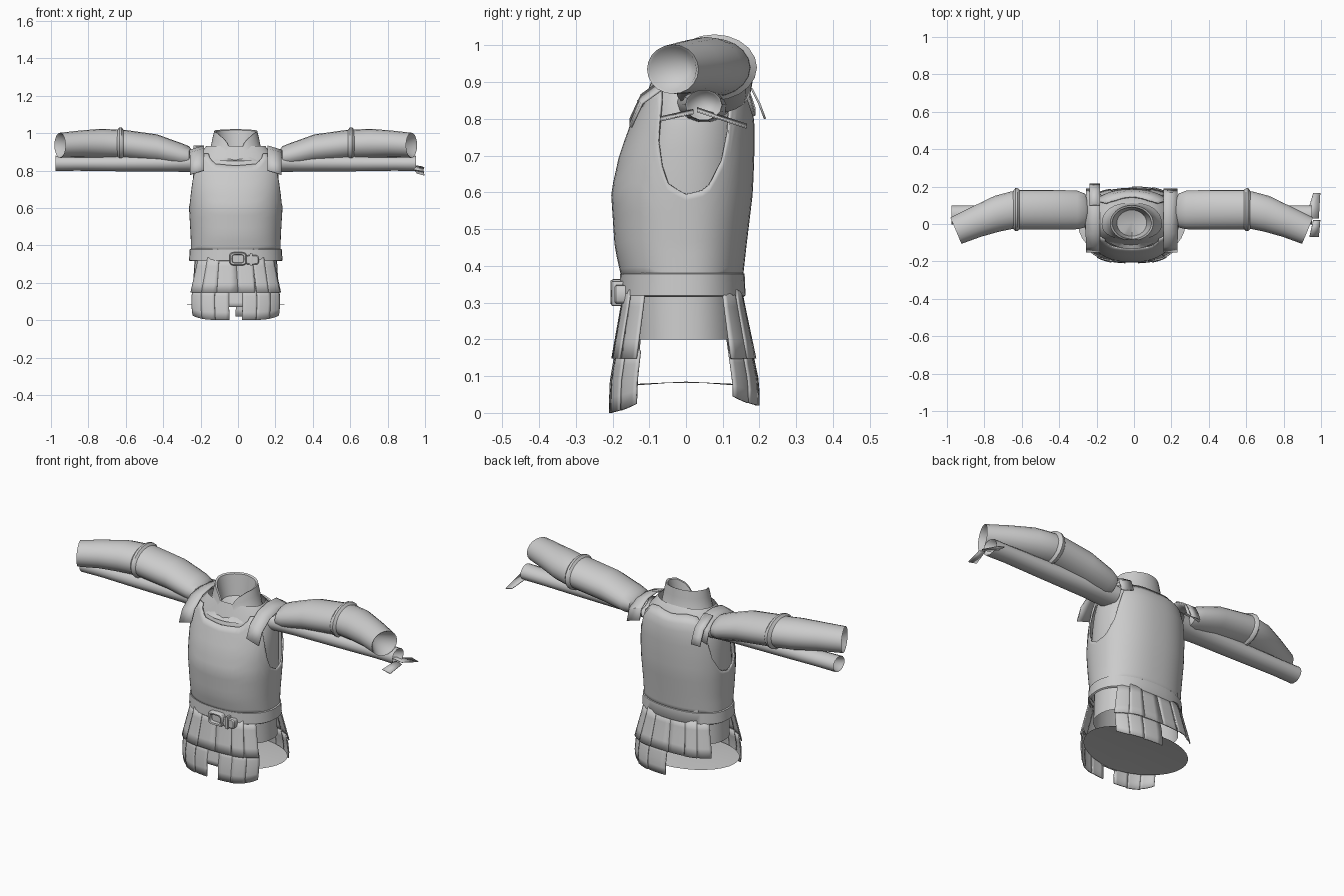
import bpy, bmesh, math
from math import sin, cos, pi, radians

if "Cube" in bpy.data.objects:
    bpy.data.objects.remove(bpy.data.objects["Cube"], do_unlink=True)

MID = -0.012  # the armour sits slightly off centre
steel = bpy.data.materials.new("pale_grey")
steel.use_nodes = True
steel.diffuse_color = (0.6, 0.6, 0.6, 1)
steel.node_tree.nodes["Principled BSDF"].inputs["Base Color"].default_value = (0.6, 0.6, 0.6, 1)


def lerp(table, v):
    """Interpolate a row of values from a sorted table."""
    if v <= table[0][0]:
        return table[0][1:]
    for a, b in zip(table, table[1:]):
        if v <= b[0]:
            t = (v - a[0]) / (b[0] - a[0])
            return [p + (q - p) * t for p, q in zip(a[1:], b[1:])]
    return table[-1][1:]


def skin(name, rows, closed=True, tip=None, thick=0, angle=35):
    """Join rows of points into a surface; tip closes the last row with a fan."""
    bm = bmesh.new()
    vr = [[bm.verts.new((x + MID, y, z)) for x, y, z in r] for r in rows]
    n = len(rows[0])
    for a, b in zip(vr, vr[1:]):
        for i in range(n if closed else n - 1):
            j = (i + 1) % n
            bm.faces.new((a[i], a[j], b[j], b[i]))
    if tip:
        c = bm.verts.new((tip[0] + MID, tip[1], tip[2]))
        for i in range(n):
            bm.faces.new((vr[-1][i], vr[-1][(i + 1) % n], c))
    bmesh.ops.recalc_face_normals(bm, faces=bm.faces)
    me = bpy.data.meshes.new(name)
    bm.to_mesh(me)
    bm.free()
    me.materials.append(steel)
    ob = bpy.data.objects.new(name, me)
    bpy.context.collection.objects.link(ob)
    bpy.ops.object.select_all(action="DESELECT")
    ob.select_set(True)
    bpy.context.view_layer.objects.active = ob
    bpy.ops.object.shade_smooth_by_angle(angle=radians(angle))
    if thick:
        m = ob.modifiers.new("thickness", "SOLIDIFY")
        m.thickness = thick
        m.offset = 0
    return ob


def oval(a, rx, front, back, power=0.88):
    """Squarish oval point; angle 0 is the front, 90 degrees the left side."""
    s, c = sin(a), cos(a)
    x = math.copysign(abs(s) ** power, s) * rx
    y = -math.copysign(abs(c) ** power, c) * (front if c > 0 else back)
    return x, y


def around(n):
    return [2 * pi * i / n for i in range(n)]


def degrees_from_front(a):
    d = math.degrees(a) % 360
    return min(d, 360 - d)


# Body outline: height, half width, front depth, back depth
BODY = [(0.19, 0.245, 0.165, 0.16), (0.36, 0.235, 0.17, 0.15), (0.45, 0.237, 0.19, 0.16),
        (0.6, 0.246, 0.2, 0.178), (0.7, 0.248, 0.178, 0.182), (0.8, 0.245, 0.142, 0.182),
        (0.87, 0.225, 0.115, 0.17), (0.93, 0.17, 0.09, 0.12)]


def body_point(a, z, grow=1.0):
    rx, f, b = lerp(BODY, z)
    return (*oval(a, rx * grow, f * grow, b * grow), z)


# Undershirt, seen in the armholes, neckline and below the belt
rows = [[body_point(a, 0.2 + 0.73 * k / 14, 0.93) for a in around(32)] for k in range(15)]
skin("undershirt", rows)

# Cuirass shell, its top edge cut low at the neck and under the arms
EDGE = [(0, 0.825), (25, 0.835), (42, 0.89), (58, 0.89), (66, 0.74), (76, 0.63), (90, 0.595),
        (106, 0.61), (122, 0.70), (134, 0.9), (155, 0.91), (180, 0.9)]
rows = []
for k in range(15):
    t = k / 14
    rows.append([body_point(a, 0.36 + (lerp(EDGE, degrees_from_front(a))[0] - 0.36) * t)
                 for a in around(60)])
skin("cuirass", rows, thick=0.008)

# Collar: tall at the back, notched at the throat, with a dark inner hollow
RIM = [(0, 0.875), (12, 0.9), (28, 0.965), (60, 1.0), (100, 1.015), (180, 1.022)]
rows = []
for t, rx, ry in ((0, 0.18, 0.14), (0.3, 0.14, 0.11), (0.75, 0.125, 0.1),
                  (1, 0.115, 0.095), (0.97, 0.105, 0.085), (0.3, 0.08, 0.07)):
    ring = []
    for a in around(30):
        x, y = oval(a, rx, ry, ry, 1)
        ring.append((x, y + 0.005, 0.85 + (lerp(RIM, degrees_from_front(a))[0] - 0.85) * t))
    rows.append(ring)
skin("collar", rows, tip=(0, 0.01, 0.87))

# Belt
rows = [[(*oval(a, 0.25 * g, 0.182 * g, 0.162 * g), z) for a in around(36)]
        for z, g in ((0.315, 0.97), (0.32, 1.0), (0.378, 0.985), (0.382, 0.95))]
skin("belt", rows, angle=50)


# Buckle frame and strap end
def rounded(cx, cz, w, h, y):
    return [(cx + oval(a, w, h, h, 0.45)[0], y, cz + oval(a, w, h, h, 0.45)[1]) for a in around(16)]


skin("buckle_frame", [rounded(0.012, 0.328, w, h, y) for w, h, y in
     ((0.046, 0.036, -0.175), (0.046, 0.036, -0.198), (0.041, 0.031, -0.206),
      (0.032, 0.023, -0.204), (0.03, 0.021, -0.185))], tip=(0.012, -0.185, 0.328))
skin("strap_end", [rounded(0.088, 0.322, w, h, y) for w, h, y in
     ((0.036, 0.026, -0.165), (0.036, 0.026, -0.19), (0.031, 0.021, -0.195))],
     tip=(0.088, -0.195, 0.322))
skin("buckle_loop", [rounded(0.082, 0.325, w, h, y) for w, h, y in
     ((0.008, 0.034, -0.17), (0.008, 0.034, -0.202))], tip=(0.082, -0.204, 0.325))

# Skirt outline: height, half width, front depth, back depth
SKIRT = [(0, 0.272, 0.214, 0.204), (0.08, 0.283, 0.212, 0.203), (0.15, 0.28, 0.2, 0.188),
         (0.33, 0.235, 0.168, 0.15)]


def lame(name, a0, a1, z0, z1, grow, lift=0.0, taper=0.0):
    """One curved plate of the skirt; its lower edge narrows by taper."""
    rows = []
    for k in range(5):
        t = k / 4
        z = z1 + (z0 - z1) * t
        ring = []
        for i in range(6):
            d = a0 + (a1 - a0) * i / 5
            d += (0 if i else taper * t) - (taper * t if i == 5 else 0)
            away = min(abs(d), abs(180 - d)) / 55
            zz = z + lift * t * away ** 3
            rx, f, b = lerp(SKIRT, zz)
            x, y = oval(radians(d), rx * grow, f * grow, b * grow, 0.77)
            ring.append((x, y, zz))
        rows.append(ring)
    skin(name, rows, closed=False, thick=0.006)


# Two rows of overlapping plates, front and back, left and right
for side, s in (("left", 1), ("right", -1)):
    for face, base, d in (("front", 0, 1), ("back", 180, -1)):
        low = 0.0 if face == "front" else 0.02
        for i, (p, q) in enumerate(((0, 17), (16, 33), (32, 54))):
            lame(f"{face}_{side}_upper_plate_{i}", s * (base + d * p), s * (base + d * q),
                 0.148, 0.335, 1.0 + 0.02 * (i % 2), taper=1)
        for i, (p, q) in enumerate(((4 if low == 0 else 0, 19), (18, 36), (35, 55))):
            lame(f"{face}_{side}_lower_plate_{i}", s * (base + d * p), s * (base + d * q),
                 low, 0.17, 0.97 + 0.02 * (i % 2), lift=0.025)
lame("front_middle_plate", -6, 6, 0.07, 0.17, 0.96)

# Floor of the skirt, a little higher at the sides
skin("skirt_floor", [[(*oval(a, 0.287, 0.2, 0.195, 1), 0.07 + 0.012 * abs(sin(a)))
                      for a in around(32)]], tip=(0, 0, 0.085))


def tube(name, stations, s, n=20, tip=None):
    """Arm tube from stations: x, y, z, half depth, half height, end slant."""
    rows = [[(s * (x + k * ry * cos(a)), y + ry * cos(a), z + rz * sin(a)) for a in around(n)]
            for x, y, z, ry, rz, k in stations]
    return skin(name, rows, tip=(s * tip[0], *tip[1:]) if tip else None)


for side, s in (("left", 1), ("right", -1)):
    # Upper arm guard with rounded shoulder end
    tube(f"{side}_upper_arm", [(0.235, 0.07, 0.87, 0.06, 0.04, 0), (0.25, 0.072, 0.872, 0.09, 0.058, 0),
         (0.29, 0.075, 0.88, 0.103, 0.066, 0), (0.42, 0.077, 0.915, 0.106, 0.078, 0),
         (0.6, 0.077, 0.938, 0.106, 0.08, 0), (0.61, 0.077, 0.94, 0.114, 0.09, 0),
         (0.622, 0.077, 0.94, 0.116, 0.09, 0), (0.635, 0.075, 0.94, 0.1, 0.076, 0)], s)
    # Forearm guard, bent forward, hollow at the wrist
    tube(f"{side}_forearm", [(0.6, 0.077, 0.938, 0.1, 0.078, 0), (0.64, 0.074, 0.94, 0.1, 0.079, 0.05),
         (0.72, 0.055, 0.943, 0.095, 0.08, 0.15), (0.83, 0.012, 0.942, 0.08, 0.072, 0.3),
         (0.94, -0.036, 0.935, 0.07, 0.067, 0.42), (0.935, -0.035, 0.935, 0.063, 0.061, 0.42)],
         s, tip=(0.82, 0.01, 0.93))
    # Cloth sleeve hanging just below the guards
    tube(f"{side}_sleeve", [(0.2, 0.05, 0.845, 0.075, 0.055, 0), (0.35, 0.05, 0.84, 0.06, 0.047, 0),
         (0.65, 0.05, 0.838, 0.053, 0.043, 0), (0.85, 0.05, 0.838, 0.05, 0.04, 0),
         (0.965, 0.048, 0.838, 0.05, 0.042, 0), (0.96, 0.048, 0.838, 0.044, 0.036, 0)],
         s, n=14, tip=(0.85, 0.05, 0.838))
    # Shoulder strap running front to back over the cuirass
    path = [(-0.15, 0.8), (-0.12, 0.865), (-0.05, 0.915), (0.03, 0.93), (0.11, 0.925), (0.165, 0.89),
            (0.185, 0.83)]
    skin(f"{side}_shoulder_strap", [[(s * x, y, z - (x - 0.17) * 0.3) for x in (0.17, 0.21, 0.245)]
                                    for y, z in path], closed=False, thick=0.008)

# Loose strap behind the right shoulder
skin("loose_strap", [[(x, y, z) for x in (-0.225, -0.17)] for y, z in
     ((0.1, 0.93), (0.18, 0.88), (0.2, 0.84), (0.215, 0.8))], closed=False, thick=0.006)

# Torn cuff flaps on the left wrist
for i, (y0, y1, z0, z1) in enumerate(((-0.07, 0.02, 0.805, 0.825), (0.03, 0.165, 0.83, 0.785))):
    skin(f"left_cuff_flap_{i}", [[(0.95 - 0.02 * i, y0, z0), (1.0, y0, z0 - 0.01)],
                                 [(0.97, y1, z1), (1.008, y1, z1 - 0.01)]], closed=False, thick=0.004)
